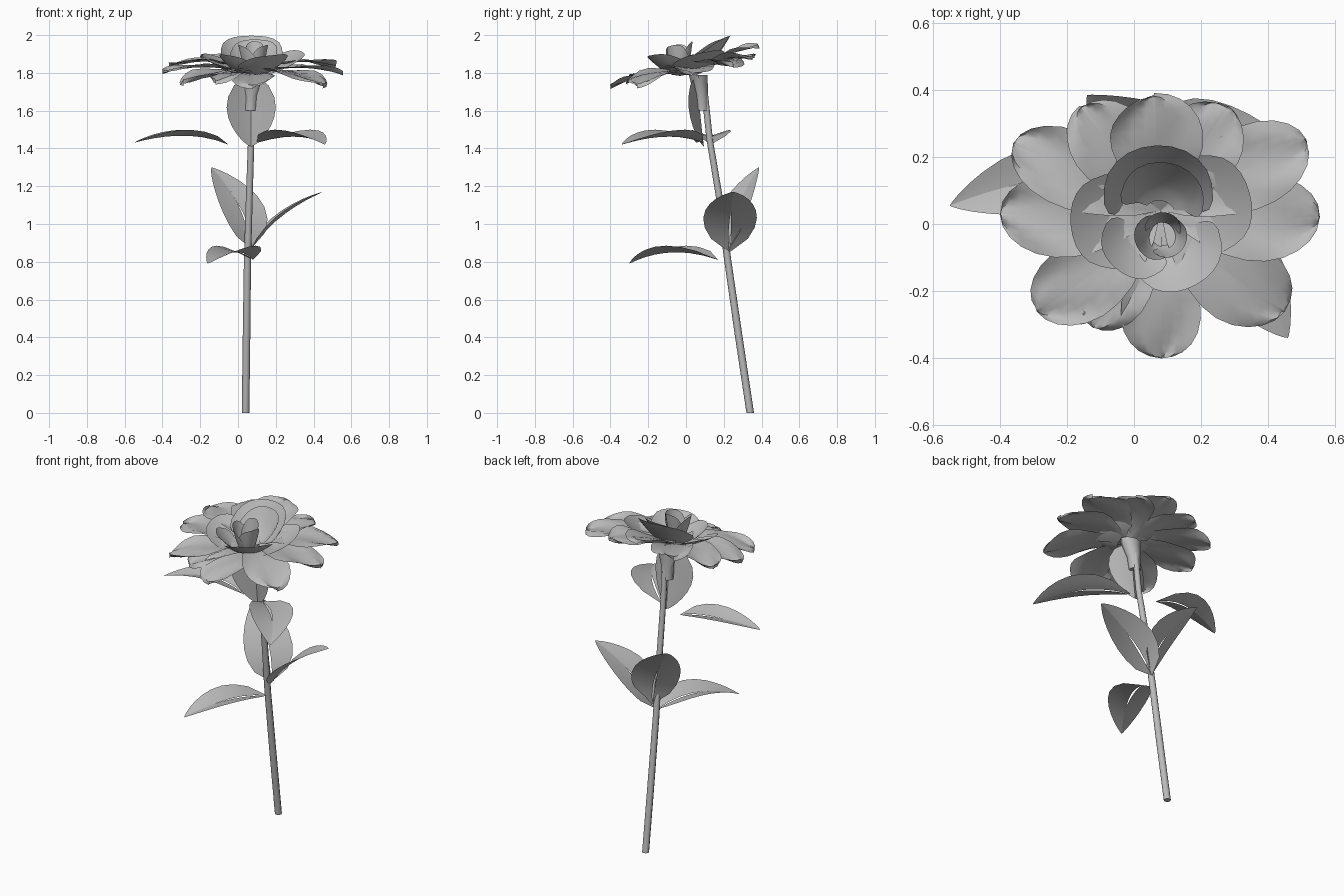
import bpy, bmesh
from math import sin, cos, pi, radians
from mathutils import Vector

cube = bpy.data.objects.get("Cube")
if cube:
    bpy.data.objects.remove(cube)

grey = bpy.data.materials.new("plain grey")
grey.use_nodes = True
grey.diffuse_color = (0.5, 0.5, 0.5, 1)
grey.node_tree.nodes["Principled BSDF"].inputs["Base Color"].default_value = (0.5, 0.5, 0.5, 1)


def finish(name, bm, angle=50):
    bmesh.ops.remove_doubles(bm, verts=bm.verts, dist=0.0003)
    mesh = bpy.data.meshes.new(name)
    bm.to_mesh(mesh)
    bm.free()
    mesh.materials.append(grey)
    ob = bpy.data.objects.new(name, mesh)
    bpy.context.collection.objects.link(ob)
    bpy.ops.object.select_all(action='DESELECT')
    ob.select_set(True)
    bpy.context.view_layer.objects.active = ob
    bpy.ops.object.shade_smooth_by_angle(angle=radians(angle))


def add_grid(bm, point, nu, nv, closed=False):
    """Quad sheet from point(u, v), with u and v running 0 to 1."""
    rows = [[bm.verts.new(point(i / nu, j / nv)) for i in range(nu + 1)]
            for j in range(nv + 1)]
    for a, b in zip(rows, rows[1:]):
        for i in range(nu):
            bm.faces.new((a[i], a[i + 1], b[i + 1], b[i]))
    if closed:
        bm.faces.new(rows[0][:-1][::-1])
        bm.faces.new(rows[-1][:-1])


def tube(name, rings):
    """Eight-sided tube through rings of (x, y, z, x radius, y radius)."""
    def point(u, v):
        x, y, z, rx, ry = rings[round(v * (len(rings) - 1))]
        return (x + rx * cos(2 * pi * u), y + ry * sin(2 * pi * u), z)
    bm = bmesh.new()
    add_grid(bm, point, 8, len(rings) - 1, closed=True)
    finish(name, bm)


OUTLINE = {
    "leaf": lambda t: 2.85 * t ** 0.7 * (1 - t) ** 0.85,
    "oval": lambda t: max(sin(pi * t ** 0.85), 0) ** 0.7,
    "petal": lambda t: max(sin(pi * t ** 1.75), 0) ** 0.45,
}


def blade(name, base, mid, tip, half, kind="leaf", side=None, cup=0.4, gap=0.0, ripple=0.0):
    """Leaf or petal around a curved midrib; cup lifts both edges."""
    base, mid, tip = Vector(base), Vector(mid), Vector(tip)
    along = tip - base
    across = (Vector(side) if side else Vector((0, 0, 1)).cross(along)).normalized()
    normal = along.cross(across).normalized()
    power = 2 if kind == "petal" else 1.2
    bm = bmesh.new()
    for sign in (-1, 1):
        def point(u, v):
            t = sin(v * pi / 2)
            rib = base * (1 - t) ** 2 + mid * 2 * t * (1 - t) + tip * t * t
            w = half * OUTLINE[kind](t)
            slit = min(gap * sin(pi * min(t / 0.6, 1)), w)
            d = slit + (w - slit) * u
            lift = cup * w * u ** power
            lift += ripple * t * u * sin(5 * sign * u + 9 * t + 20 * tip.x)
            return rib + across * sign * d + normal * lift
        add_grid(bm, point, 4, 10)
    finish(name, bm)


def shell(name, centre, azimuth, spread, r0, r1, z0, z1):
    """Upright inner petal wrapping round the flower centre."""
    def point(u, v):
        s = 2 * u - 1
        f = v * (1 - 0.22 * abs(s) ** 3)
        a = radians(azimuth + spread * s * (0.7 + 0.3 * sin(pi * v ** 1.2)))
        r = r0 + (r1 - r0) * f ** 0.75
        x, y = centre[0] + r * cos(a), centre[1] + r * sin(a)
        return (x, y, z0 + (z1 - z0) * f ** 1.2 + TILT * y)
    bm = bmesh.new()
    add_grid(bm, point, 10, 6)
    finish(name, bm)


TILT = 0.2

# Stem and flower base
tube("stem", [(0.04, 0.34, 0, 0.02, 0.02), (0.045, 0.28, 0.4, 0.02, 0.02),
              (0.05, 0.222, 0.8, 0.019, 0.019), (0.06, 0.175, 1.15, 0.018, 0.018),
              (0.07, 0.125, 1.45, 0.017, 0.017), (0.075, 0.09, 1.78, 0.017, 0.017)])
tube("flower_base", [(0.066, 0.085, 1.6, 0.034, 0.035), (0.07, 0.08, 1.68, 0.038, 0.037),
                     (0.077, 0.07, 1.75, 0.058, 0.045), (0.08, 0.065, 1.79, 0.07, 0.05)])

# Leaves
blade("upper_right_leaf", (-0.05, 0.13, 1.42), (-0.26, 0.17, 1.51), (-0.55, 0.055, 1.43),
      0.105, gap=0.006, cup=0.3)
blade("upper_left_leaf", (0.1, 0.09, 1.43), (0.33, -0.08, 1.5), (0.46, -0.34, 1.42),
      0.125, gap=0.006, cup=0.3)
blade("middle_left_leaf", (0.06, 0.23, 0.85), (0.18, 0.23, 1.05), (0.45, 0.25, 1.17),
      0.145, gap=0.006, cup=0.15)
blade("middle_back_leaf", (0.07, 0.23, 0.87), (0.06, 0.24, 1.08), (-0.14, 0.385, 1.3),
      0.14, side=(-1, -0.75, -0.15), gap=0.006, cup=0.15)
blade("lower_leaf", (0.08, 0.17, 0.81), (0.0, -0.08, 0.9), (-0.16, -0.3, 0.79),
      0.118, gap=0.006, cup=0.3)
blade("hanging_leaf", (0.07, 0.06, 1.8), (0.07, 0.07, 1.6), (0.07, 0.095, 1.41),
      0.13, kind="oval", side=(1, 0, 0), cup=0.45)

# Outer petals: tip x, tip y, half width, extra tip height
outer = [(0.08, -0.4, 0.12, 0), (0.45, -0.26, 0.13, -0.02), (0.555, 0.02, 0.13, -0.01),
         (0.515, 0.25, 0.125, -0.015), (0.28, 0.35, 0.12, 0.01), (0.06, 0.385, 0.14, 0.06),
         (-0.16, 0.35, 0.12, 0.01), (-0.36, 0.24, 0.115, -0.01), (-0.4, 0.03, 0.125, -0.005),
         (-0.29, -0.26, 0.12, -0.005), (-0.12, -0.31, 0.09, 0.01)]
for k, (x, y, half, rise) in enumerate(outer):
    layer = 0.012 * (k % 2)
    blade(f"outer_petal_{k + 1}", (0.08, 0.04, 1.785 + layer),
          (0.4 * x + 0.048, 0.5 * y, 1.86 + layer + TILT * 0.5 * y),
          (x, y, 1.805 + rise + TILT * y), half, kind="petal", cup=0.1, ripple=0.018)

# Inner cup petals
cup = (0.075, 0.02)
for name, az, spread, r0, r1, z0, z1 in [
        ("cup_back", 92, 85, 0.05, 0.215, 1.79, 1.95),
        ("cup_back_inner", 80, 80, 0.05, 0.165, 1.81, 1.94),
        ("cup_left", 15, 50, 0.05, 0.28, 1.79, 1.89),
        ("cup_front", -62, 58, 0.05, 0.23, 1.79, 1.93),
        ("cup_front_right", -130, 50, 0.05, 0.2, 1.79, 1.92),
        ("cup_right", 185, 50, 0.05, 0.265, 1.79, 1.89)]:
    shell(f"{name}_petal", cup, az, spread, r0, r1, z0, z1)

# Rolled bud
bud = (0.085, -0.03)
for k in range(3):
    shell(f"bud_petal_{k + 1}", bud, 205 + 120 * k, 85, 0.035, 0.085 - 0.01 * k, 1.81, 1.96)
